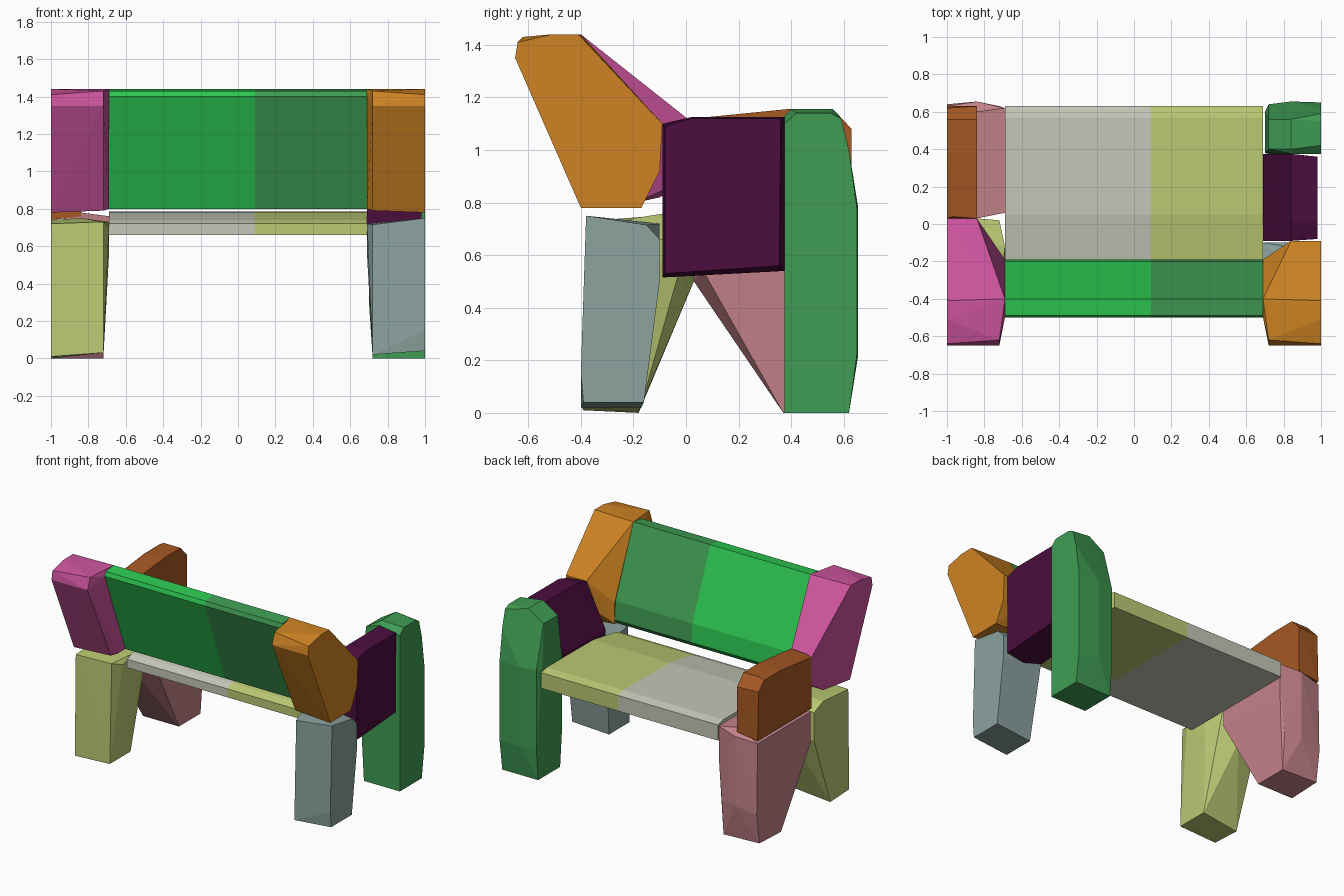
import bpy
import bmesh
from math import radians

default_cube = bpy.data.objects.get("Cube")
if default_cube:
    bpy.data.objects.remove(default_cube, do_unlink=True)


def linear(channel):
    """Convert one display colour channel to a linear value."""
    value = channel / 255
    return value / 12.92 if value <= .04 else ((value + .055) / 1.055) ** 2.4


def make_material(name, hex_code):
    colour = [linear(channel) for channel in bytes.fromhex(hex_code)] + [1]
    material = bpy.data.materials.new(name)
    material.use_nodes = True
    material.diffuse_color = colour
    shader = next(node for node in material.node_tree.nodes if node.type == "BSDF_PRINCIPLED")
    shader.inputs["Base Color"].default_value = colour
    return material


orange = make_material("orange", "CF8423")
magenta = make_material("magenta", "CB539C")
blue_grey = make_material("blue grey", "8CA39F")
olive = make_material("pale olive", "BCCA74")
plum = make_material("dark plum", "4C0D3E")
green = make_material("leaf green", "3F9C53")
pink = make_material("dusty pink", "C4838A")
brown = make_material("rust brown", "A65823")
bright_green = make_material("bright green", "2DC852")
beige = make_material("warm beige", "C5C8B8")


def hull_part(name, material, sections):
    """Wrap a faceted convex block around (y, z) sections placed at several x."""
    bm = bmesh.new()
    for x, section in sections.items():
        for y, z in section:
            bm.verts.new((x, y, z))
    result = bmesh.ops.convex_hull(bm, input=list(bm.verts))
    spare = set(result["geom_interior"] + result["geom_unused"])
    loose = [item for item in spare if isinstance(item, bmesh.types.BMVert)]
    bmesh.ops.delete(bm, geom=loose, context="VERTS")
    bmesh.ops.dissolve_limit(bm, angle_limit=radians(1), verts=list(bm.verts), edges=list(bm.edges))
    bmesh.ops.recalc_face_normals(bm, faces=list(bm.faces))
    mesh = bpy.data.meshes.new(name)
    bm.to_mesh(mesh)
    bm.free()
    mesh.materials.append(material)
    part = bpy.data.objects.new(name, mesh)
    bpy.context.scene.collection.objects.link(part)
    return part


# Shared x positions: outer side, arm ridge, narrow leg face, inner joint, colour seam
OUTER, RIDGE, NARROW, INNER, SEAM = 1, .84, .72, .69, .09

# Leaning backrest, made of two coloured halves
back_profile = [(-.5, 1.4), (-.49, 1.43), (-.4, 1.44), (-.2, .96), (-.19, .83), (-.21, .8), (-.27, .8)]
hull_part("backrest_right", bright_green, {-INNER: back_profile, SEAM: back_profile})
hull_part("backrest_left", green, {SEAM: back_profile, INNER: back_profile})

# Seat slab, gently rounded towards the front
seat_profile = [(-.25, .66), (-.25, .72), (-.2, .74), (.05, .78), (.57, .785), (.63, .77), (.63, .66)]
hull_part("seat_right", beige, {-INNER: seat_profile, SEAM: seat_profile})
hull_part("seat_left", olive, {SEAM: seat_profile, INNER: seat_profile})

# Backrest end posts
post_front = [(-.65, 1.35), (-.64, 1.41), (-.51, 1.44), (-.41, 1.44), (-.4, .78)]
post_lip = [(-.65, 1.35), (-.62, 1.43), (-.39, .79)]
post_joint = [(-.5, 1.4), (-.4, 1.44), (-.19, .95), (-.19, .8), (-.36, .8)]
left_rear = [(-.09, 1.1), (-.1, .92), (-.17, .78)]
right_rear = [(0, 1.12), (.03, 1.1), (.03, .9), (-.1, .82)]
hull_part("left_back_post", orange, {
    OUTER: post_front + left_rear, RIDGE: left_rear[:2], NARROW: post_lip, INNER: post_joint})
hull_part("right_back_post", magenta, {
    -OUTER: post_front + right_rear, -RIDGE: right_rear[1:3], -NARROW: post_lip, -INNER: post_joint})

# Front legs
hull_part("left_front_leg", blue_grey, {
    OUTER: [(-.38, .75), (-.15, .715), (-.1, .66), (-.1, .5), (-.16, .04), (-.39, .04), (-.4, .15)],
    NARROW: [(-.38, .715), (-.4, .02), (-.17, .02)],
    INNER: [(-.3, .72), (-.1, .72), (-.1, .55)]})
hull_part("right_front_leg", olive, {
    -OUTER: [(-.38, .72), (-.1, .74), (0, .7), (0, .5), (-.18, 0), (-.39, .01)],
    -RIDGE: [(-.1, .75), (.03, .72), (.03, .5)],
    -NARROW: [(-.38, .73), (-.4, .03), (-.17, .03), (.02, .7)],
    -INNER: [(-.3, .7), (-.12, .73), (-.12, .55)]})

# Left armrest panel and tall rear leg
hull_part("left_arm_panel", plum, {
    .98: [(-.08, 1.09), (.02, 1.12), (.36, 1.12), (.355, .56), (-.08, .53)],
    RIDGE: [(-.09, 1.1), (.02, 1.125), (.375, 1.125), (.375, .54), (-.09, .515)],
    INNER: [(-.09, .8), (.375, .8), (.375, .6), (-.09, .56)]})
hull_part("left_rear_leg", green, {
    OUTER: [(.375, 0), (.62, 0), (.65, .22), (.65, .78), (.62, 1), (.59, 1.12), (.55, 1.14),
            (.42, 1.14), (.375, 1.1)],
    RIDGE: [(.4, 1.155), (.56, 1.155), (.655, .78), (.655, .22), (.375, 1.13)],
    NARROW: [(.375, 0), (.62, 0), (.64, .22), (.64, .78), (.56, 1.08), (.4, 1.08)],
    .7: [(.38, .78), (.6, .78), (.38, .3)]})

# Right rear leg, tapering forward under the armrest
hull_part("right_rear_leg", pink, {
    -OUTER: [(.04, .72), (.04, .5), (.37, 0), (.61, .01), (.64, .22), (.63, .72)],
    -RIDGE: [(.03, .78), (.03, .5), (.655, .25), (.655, .74), (.6, .78)],
    -NARROW: [(.37, 0), (.61, 0), (.63, .25)],
    -INNER: [(.06, .76), (.06, .55), (.62, .55), (.62, .76)]})

# Right armrest block
hull_part("right_arm_block", brown, {
    -OUTER: [(.03, 1.1), (.38, 1.14), (.56, 1.14), (.62, 1.08), (.63, .74), (.03, .74)],
    -.97: [(.04, 1.12), (.38, 1.155), (.56, 1.155)],
    -RIDGE: [(.03, 1.12), (.38, 1.155), (.56, 1.155), (.63, 1.08), (.63, .76), (.03, .76)]})
